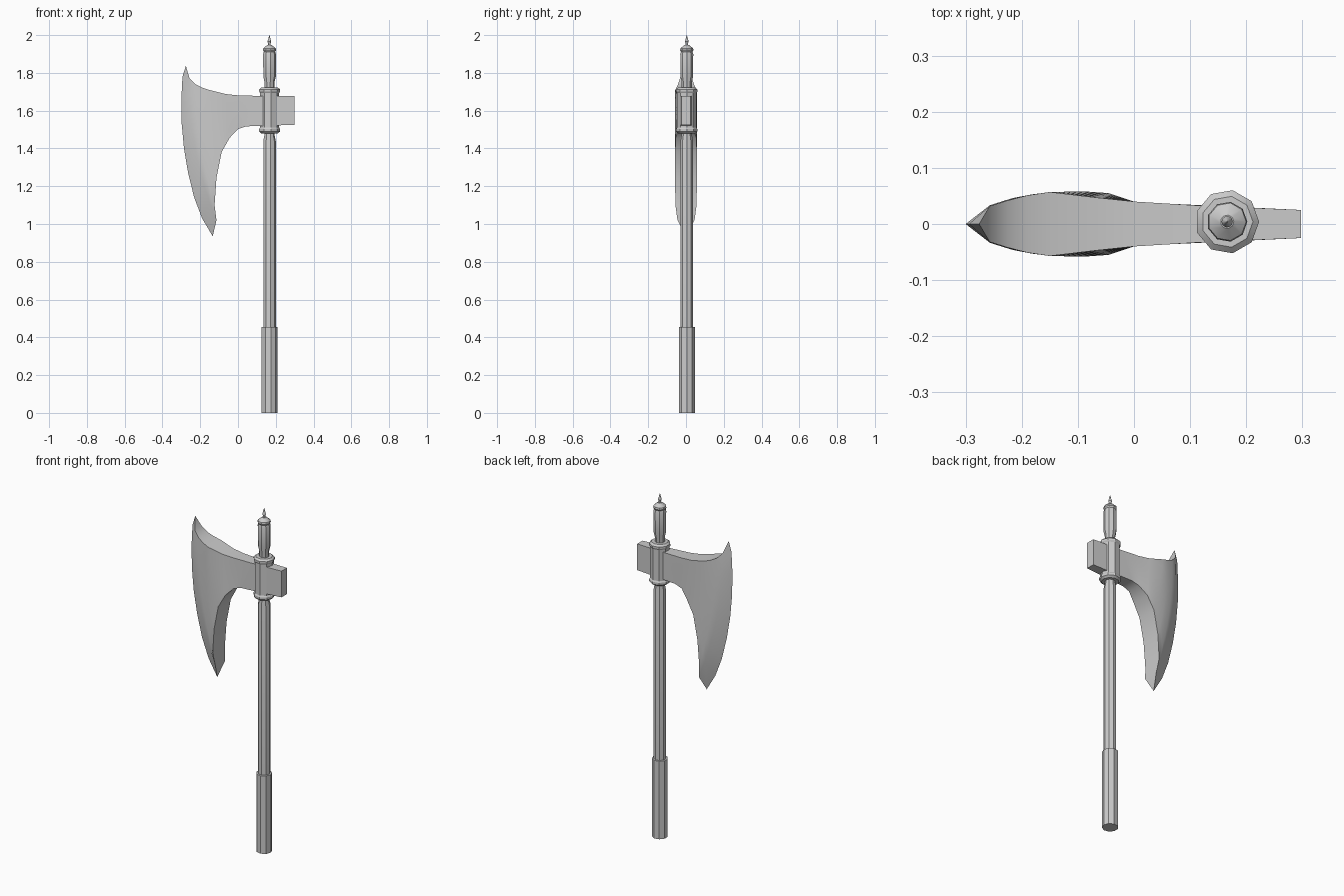
import bpy, bmesh, math

if "Cube" in bpy.data.objects:
    bpy.data.objects.remove(bpy.data.objects["Cube"])

CX, CY, SIDES = 0.166, 0.004, 9


def finish(name, bm):
    bmesh.ops.remove_doubles(bm, verts=bm.verts, dist=0.0002)
    bmesh.ops.recalc_face_normals(bm, faces=bm.faces)
    me = bpy.data.meshes.new(name)
    bm.to_mesh(me)
    bm.free()
    ob = bpy.data.objects.new(name, me)
    bpy.context.collection.objects.link(ob)
    bpy.ops.object.select_all(action='DESELECT')
    ob.select_set(True)
    bpy.context.view_layer.objects.active = ob
    bpy.ops.object.shade_smooth_by_angle(angle=math.radians(30))
    return ob


def turned(name, profile, sides=SIDES):
    """Closed faceted turning from (radius, height) pairs around the pole axis."""
    bm = bmesh.new()
    rings = []
    for r, z in profile:
        rings.append([bm.verts.new((CX + r * math.cos(k * math.tau / sides),
                                    CY + r * math.sin(k * math.tau / sides), z))
                      for k in range(sides)])
    for a, b in zip(rings, rings[1:]):
        for k in range(sides):
            n = (k + 1) % sides
            bm.faces.new((a[k], a[n], b[n], b[k]))
    bm.faces.new(rings[0])
    bm.faces.new(rings[-1])
    return finish(name, bm)


# Pole parts
turned("grip", [(0.043, 0), (0.043, 0.455), (0.034, 0.456)])
turned("shaft", [(0.034, 0.45), (0.034, 1.44), (0.028, 1.47), (0.027, 1.75),
                 (0.034, 1.78), (0.035, 1.90), (0.030, 1.915)])
turned("collar", [(0.046, 1.48), (0.057, 1.49), (0.057, 1.503), (0.052, 1.511),
                  (0.052, 1.693), (0.057, 1.701), (0.057, 1.712), (0.046, 1.722)])
turned("cap", [(0.030, 1.91), (0.036, 1.92), (0.034, 1.93), (0.012, 1.948)])
turned("spike", [(0.007, 1.94), (0.006, 1.955), (0.010, 1.965), (0.006, 1.98),
                 (0.001, 2.0)], 12)

# Axe head: columns run from the poll to the blade, each as
# (top x, top z, half thickness, bottom x, bottom z, half thickness, forward bow)
columns = [
    (0.298, 1.678, 0.025, 0.298, 1.525, 0.025, 0),
    (0.115, 1.678, 0.033, 0.045, 1.517, 0.037, 0),
    (0.000, 1.681, 0.040, 0.000, 1.503, 0.040, 0),
    (-0.066, 1.688, 0.047, -0.045, 1.455, 0.055, 0),
    (-0.150, 1.709, 0.057, -0.087, 1.380, 0.058, 0.005),
    (-0.190, 1.722, 0.051, -0.114, 1.243, 0.058, 0.015),
    (-0.225, 1.740, 0.042, -0.124, 1.100, 0.056, 0.025),
    (-0.257, 1.772, 0.032, -0.114, 1.020, 0.045, 0.04),
]
cutting_edge = [(-0.276, 1.838), (-0.294, 1.78), (-0.300, 1.66), (-0.298, 1.53),
                (-0.286, 1.40), (-0.264, 1.27), (-0.232, 1.14), (-0.190, 1.03),
                (-0.134, 0.935)]
rows = len(cutting_edge)

bm = bmesh.new()
sheets = []
for side in (1, -1):
    sheet = []
    for tx, tz, tt, bx, bz, bt, bow in columns:
        col = []
        for i in range(rows):
            s = i / (rows - 1)
            col.append(bm.verts.new((tx + (bx - tx) * s - bow * 4 * s * (1 - s),
                                     side * (tt + (bt - tt) * s),
                                     tz + (bz - tz) * s)))
        sheet.append(col)
    sheets.append(sheet)
edge = [bm.verts.new((x, 0, z)) for x, z in cutting_edge]
for sheet in sheets:
    full = sheet + [edge]
    for a, b in zip(full, full[1:]):
        for i in range(rows - 1):
            bm.faces.new((a[i], b[i], b[i + 1], a[i + 1]))
# Rim between the two cheeks
p, q = sheets
for i in (0, rows - 1):
    for c in range(len(columns) - 1):
        bm.faces.new((p[c][i], p[c + 1][i], q[c + 1][i], q[c][i]))
    bm.faces.new((p[-1][i], edge[i], q[-1][i]))
for i in range(rows - 1):
    bm.faces.new((p[0][i], p[0][i + 1], q[0][i + 1], q[0][i]))
finish("axe_head", bm)
